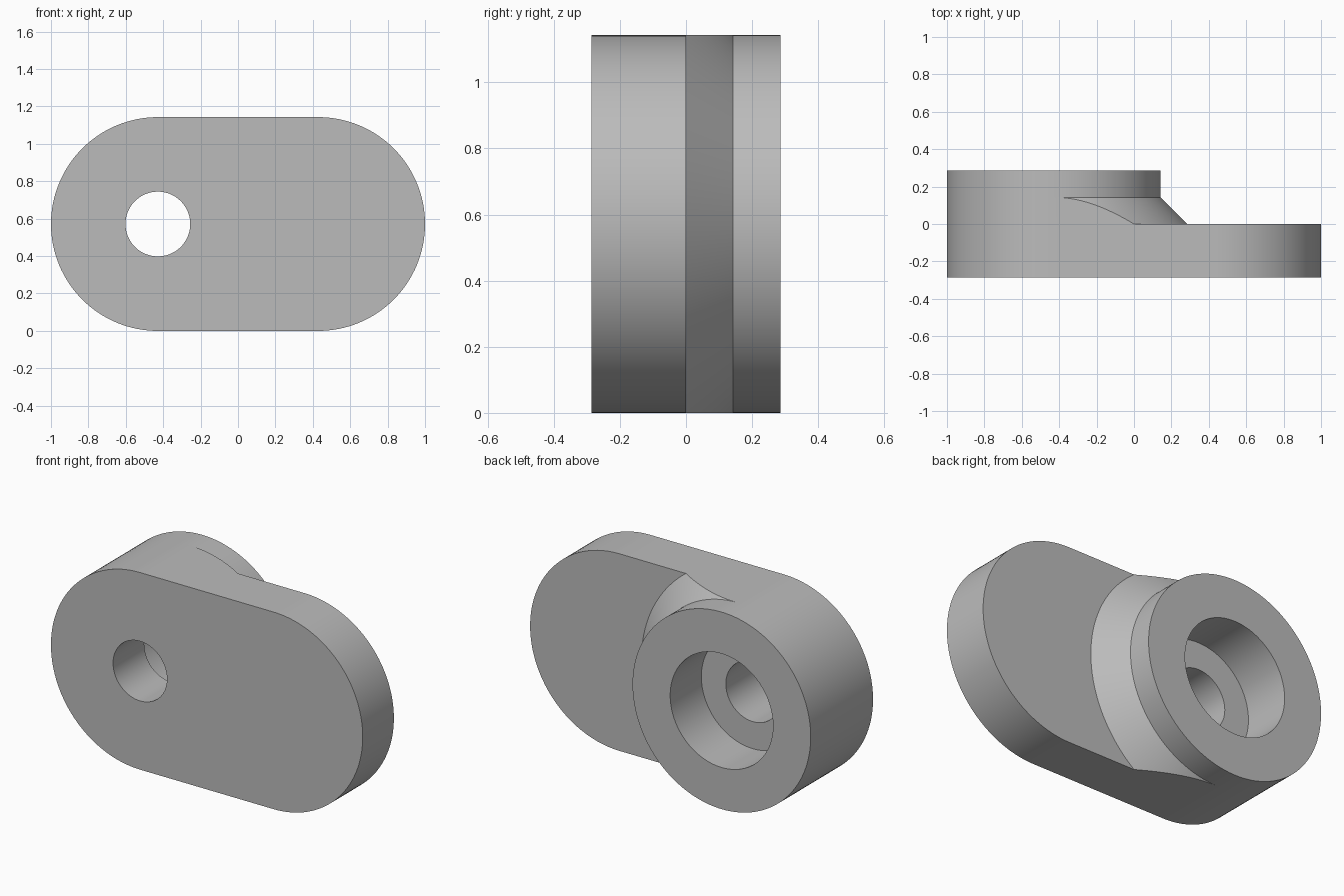
import bpy
import bmesh
from math import pi, sin, cos, sqrt, atan2, radians

cube = bpy.data.objects.get("Cube")
if cube:
    bpy.data.objects.remove(cube, do_unlink=True)

# Main dimensions
UNIT = 2 / 7
RADIUS = 2 * UNIT            # rounded ends and boss
AXIS_X = -1.5 * UNIT         # bore axis, at the left end
SPAN = 3 * UNIT              # distance between end centres
FLARE = 2.5 * UNIT           # cone radius where it meets the plate
BORE, COUNTERBORE = 0.173, 0.33
FRONT, PLATE_BACK, COLLAR, BOSS_BACK = -UNIT, 0.0, UNIT / 2, UNIT


def outline(a):
    """Distance from the bore axis to the rounded plate edge."""
    if cos(a) <= 1e-9:
        return RADIUS
    if RADIUS * cos(a) < SPAN * abs(sin(a)):
        return RADIUS / abs(sin(a))
    return SPAN * cos(a) + sqrt(RADIUS ** 2 - (SPAN * sin(a)) ** 2)


def section(a):
    """Closed radius and depth profile of the body at one angle."""
    edge = outline(a)
    foot = min(FLARE, edge)
    return [(BORE, FRONT), (edge, FRONT), (edge, PLATE_BACK),
            (foot, PLATE_BACK), (foot, COLLAR + RADIUS - foot),
            (RADIUS, COLLAR), (RADIUS, BOSS_BACK),
            (COUNTERBORE, BOSS_BACK), (COUNTERBORE, PLATE_BACK),
            (BORE, PLATE_BACK)]


def steps(start, end, count):
    return [start + (end - start) * i / count for i in range(count)]


# Angles that hit the far arc evenly, the flare corners and the near arc
arc = [atan2(RADIUS * sin(t), SPAN + RADIUS * cos(t))
       for t in steps(0, pi / 2, 32)]
corner = atan2(RADIUS, SPAN)
clip = atan2(RADIUS, sqrt(FLARE ** 2 - RADIUS ** 2))
upper = (arc + steps(corner, clip, 10) + steps(clip, pi / 2, 20)
         + steps(pi / 2, pi, 32))
angles = upper + [pi] + [2 * pi - a for a in reversed(upper[1:])]

# Sweep the profile around the bore axis
bm = bmesh.new()
rings = [[bm.verts.new((AXIS_X + r * cos(a), y, RADIUS + r * sin(a)))
          for r, y in section(a)] for a in angles]
for i, ring in enumerate(rings):
    after = rings[(i + 1) % len(rings)]
    for j in range(len(ring)):
        k = (j + 1) % len(ring)
        bm.faces.new((ring[j], ring[k], after[k], after[j]))
bmesh.ops.remove_doubles(bm, verts=bm.verts[:], dist=1e-5)
bmesh.ops.recalc_face_normals(bm, faces=bm.faces[:])

mesh = bpy.data.meshes.new("link_body")
bm.to_mesh(mesh)
bm.free()
body = bpy.data.objects.new("link_body", mesh)
bpy.context.collection.objects.link(body)

# Plain grey finish
grey = bpy.data.materials.new("plain_grey")
grey.use_nodes = True
colour = (0.5, 0.5, 0.5, 1)
grey.diffuse_color = colour
grey.node_tree.nodes["Principled BSDF"].inputs["Base Color"].default_value = colour
mesh.materials.append(grey)

bpy.context.view_layer.objects.active = body
body.select_set(True)
bpy.ops.object.shade_smooth_by_angle(angle=radians(30))
